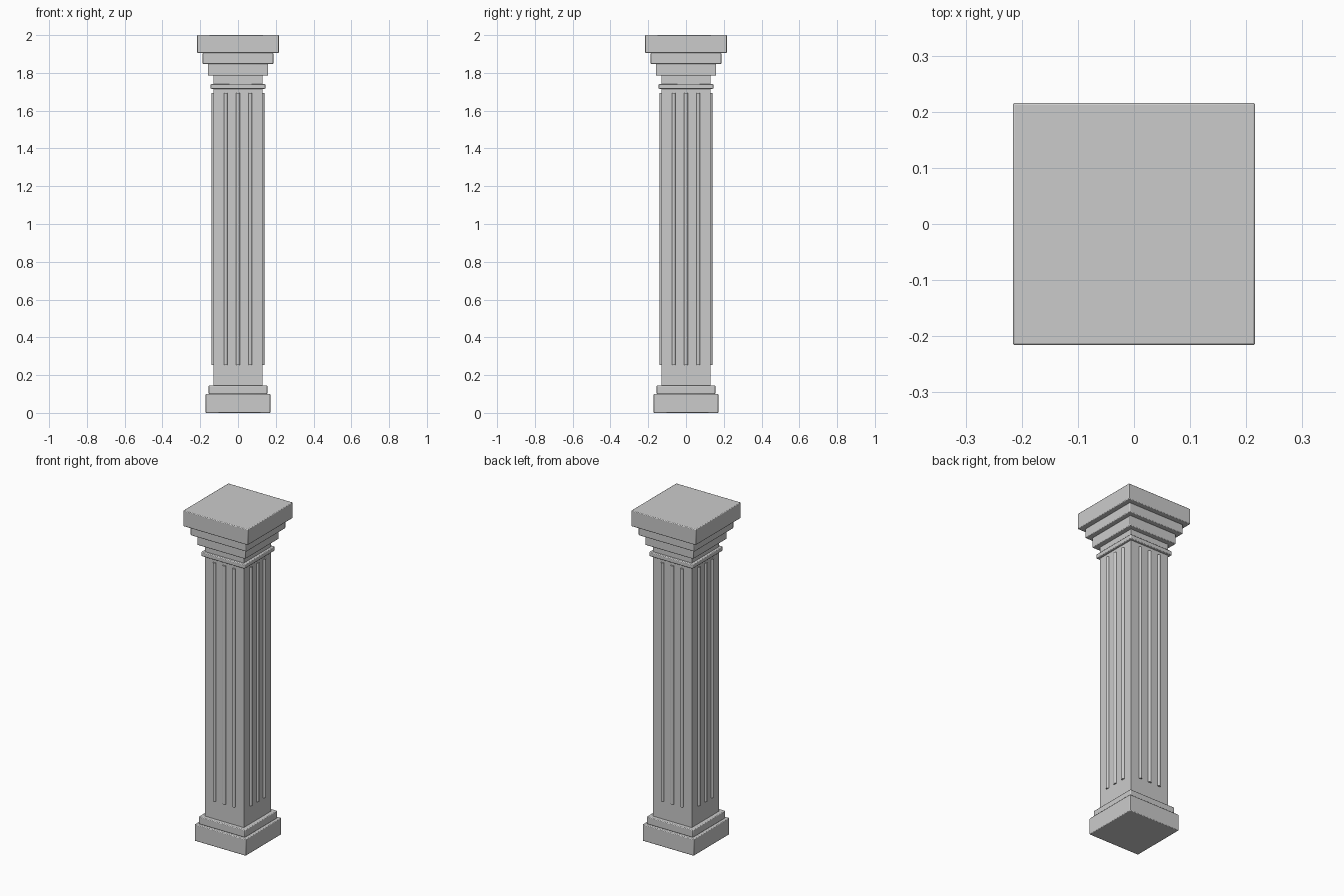
import bpy, math

if "Cube" in bpy.data.objects:
    bpy.data.objects.remove(bpy.data.objects["Cube"])

stone = bpy.data.materials.new("grey stone")
stone.diffuse_color = (0.6, 0.6, 0.6, 1)
stone.use_nodes = True
stone.node_tree.nodes["Principled BSDF"].inputs["Base Color"].default_value = stone.diffuse_color


def slab(name, half, z0, z1, bevel=0.004):
    """Square block with softly rounded edges."""
    bpy.ops.mesh.primitive_cube_add(size=1, location=(0, 0, (z0 + z1) / 2))
    ob = bpy.context.object
    ob.name = name
    ob.scale = (2 * half, 2 * half, z1 - z0)
    bpy.ops.object.transform_apply(location=False, rotation=False, scale=True)
    ob.data.materials.append(stone)
    if bevel:
        mod = ob.modifiers.new("soft edges", 'BEVEL')
        mod.width = bevel
        mod.segments = 2
        bpy.ops.object.shade_smooth_by_angle(angle=math.radians(40))
    return ob


# Base
slab("plinth", 0.171, 0.0, 0.1)
slab("base_step", 0.155, 0.1, 0.145)

# Shaft, running up into the capital
slab("shaft", 0.13, 0.145, 1.785, bevel=0.0)

# Capital
slab("neck_ring", 0.145, 1.716, 1.742)
slab("capital_lower_step", 0.16, 1.785, 1.847)
slab("capital_upper_step", 0.187, 1.847, 1.905)
slab("abacus", 0.216, 1.905, 2.0)

# Three round ribs, half sunk into each side of the shaft
RIB_LOW, RIB_HIGH, RIB_RADIUS = 0.254, 1.694, 0.01
for side in range(4):
    a = side * math.pi / 2
    for i, offset in enumerate((-0.065, 0.0, 0.065)):
        x = 0.13 * math.cos(a) - offset * math.sin(a)
        y = 0.13 * math.sin(a) + offset * math.cos(a)
        bpy.ops.mesh.primitive_cylinder_add(
            vertices=16, radius=RIB_RADIUS, depth=RIB_HIGH - RIB_LOW,
            location=(x, y, (RIB_LOW + RIB_HIGH) / 2))
        rib = bpy.context.object
        rib.name = f"rib_{side}_{i}"
        rib.data.materials.append(stone)
        bpy.ops.object.shade_smooth_by_angle(angle=math.radians(40))
